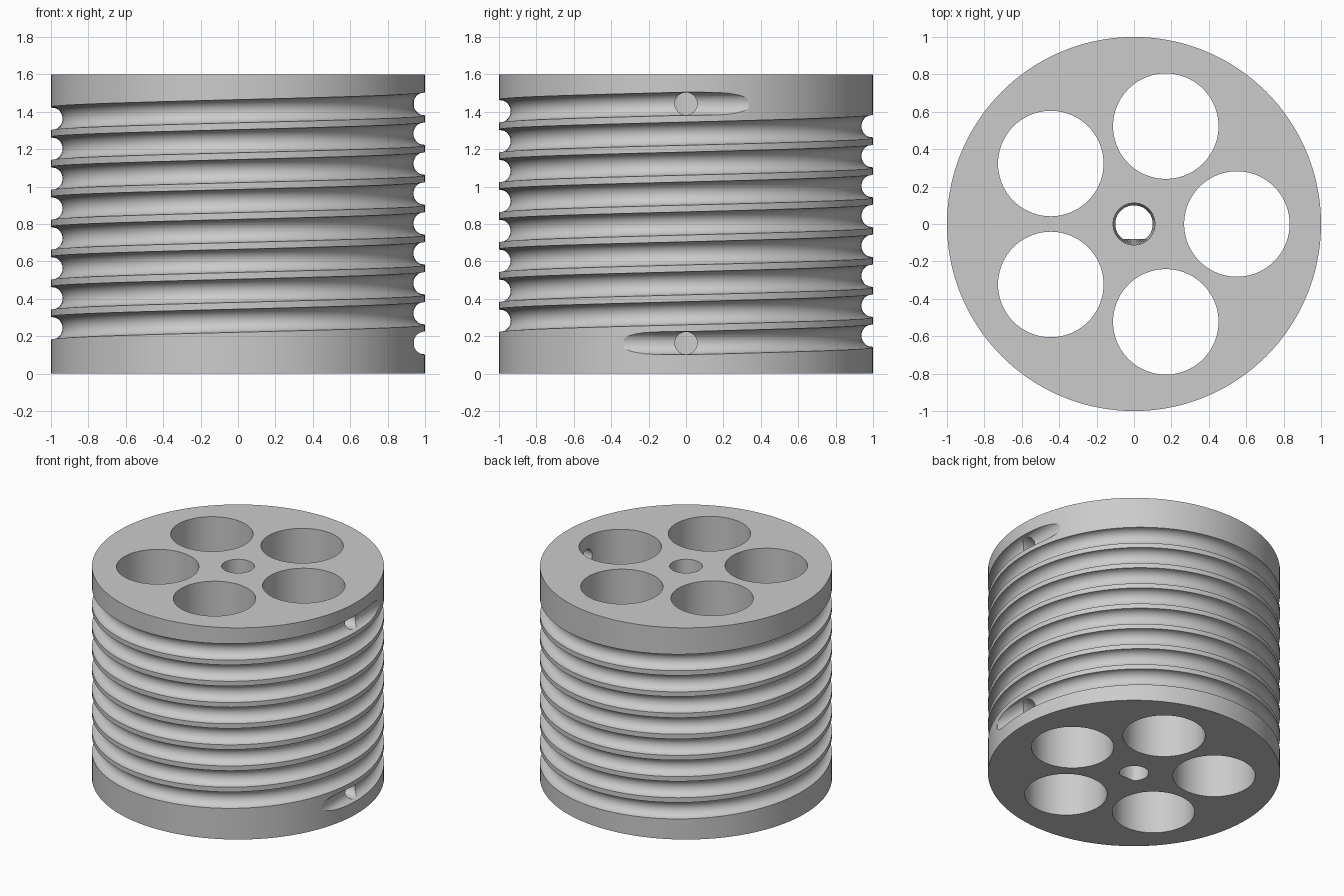
import bpy, bmesh
from math import sin, cos, pi, radians
from mathutils import Vector

HEIGHT = 1.6
GROOVE_R = 0.062
START, PITCH, TURNS = 0.163, 0.16, 8
STEPS = 96

cube = bpy.data.objects.get("Cube")
if cube:
    bpy.data.objects.remove(cube, do_unlink=True)

grey = bpy.data.materials.new("plain_grey")
grey.use_nodes = True
grey.diffuse_color = (0.6, 0.6, 0.6, 1)
grey.node_tree.nodes["Principled BSDF"].inputs["Base Color"].default_value = (0.6, 0.6, 0.6, 1)


def loft(name, rings):
    """Closed solid skinned through a list of equal-length point rings."""
    bm = bmesh.new()
    rows = [[bm.verts.new(p) for p in ring] for ring in rings]
    n = len(rows[0])
    for a, b in zip(rows, rows[1:]):
        for i in range(n):
            j = (i + 1) % n
            bm.faces.new((a[i], a[j], b[j], b[i]))
    bm.faces.new(rows[0][::-1])
    bm.faces.new(rows[-1])
    bmesh.ops.recalc_face_normals(bm, faces=bm.faces)
    mesh = bpy.data.meshes.new(name)
    bm.to_mesh(mesh)
    bm.free()
    obj = bpy.data.objects.new(name, mesh)
    bpy.context.collection.objects.link(obj)
    mesh.materials.append(grey)
    return obj


def circle(centre, radius, u, v, n):
    return [centre + (u * cos(2 * pi * i / n) + v * sin(2 * pi * i / n)) * radius
            for i in range(n)]


X, Y, Z = Vector((1, 0, 0)), Vector((0, 1, 0)), Vector((0, 0, 1))


def cylinder(name, start, end, radius, u, v, n):
    return loft(name, [circle(p, radius, u, v, n) for p in (start, end)])


# Drum body
drum = cylinder("grooved_drum", Z * 0, Z * HEIGHT, 1, X, Y, 144)
cutters = []

# Five lightening holes
for k in range(5):
    a = radians(72 * k)
    c = Vector((cos(a), sin(a), 0)) * 0.55
    cutters.append(cylinder("pocket_cutter", c - Z * 0.1, c + Z * (HEIGHT + 0.1),
                            0.282, X, Y, 72))

# Shaft bore: round at the top, blending to a D shape at the bottom
def bore_ring(t, z):
    ring = []
    for i in range(72):
        a = 2 * pi * i / 72
        d_shape = min(0.1, 0.08 / max(-sin(a), 0.01))
        r = d_shape + (0.112 - d_shape) * t
        ring.append(Vector((r * cos(a), r * sin(a), z)))
    return ring

cutters.append(loft("bore_cutter", [bore_ring(0, -0.05), bore_ring(0, 0),
                                    bore_ring(1, HEIGHT), bore_ring(1, HEIGHT + 0.05)]))

# Helical rope groove with straight tangent run-outs at both ends
finish = START + PITCH * TURNS
rings = [circle(Vector((1, -0.335, START)), GROOVE_R, X, Z, 28)]
for i in range(STEPS * TURNS + 1):
    a = 2 * pi * i / STEPS
    out = Vector((cos(a), sin(a), 0))
    rings.append(circle(out + Z * (START + PITCH * i / STEPS), GROOVE_R, out, Z, 28))
rings.append(circle(Vector((1, 0.335, finish)), GROOVE_R, X, Z, 28))
cutters.append(loft("groove_cutter", rings))

# Rope anchor holes leading into the nearest pocket
for z in (START, finish):
    cutters.append(cylinder("anchor_cutter", Vector((0.6, 0, z)), Vector((1.2, 0, z)),
                            0.06, Y, Z, 32))

# Cut everything out of the drum
bpy.context.view_layer.objects.active = drum
for cutter in cutters:
    mod = drum.modifiers.new("cut", "BOOLEAN")
    mod.operation = "DIFFERENCE"
    mod.solver = "MANIFOLD"
    mod.object = cutter
    bpy.ops.object.modifier_apply(modifier=mod.name)
    bpy.data.objects.remove(cutter, do_unlink=True)

# Smooth walls, crisp rims
for o in bpy.context.selected_objects:
    o.select_set(False)
drum.select_set(True)
bpy.ops.object.shade_smooth_by_angle(angle=radians(25))
